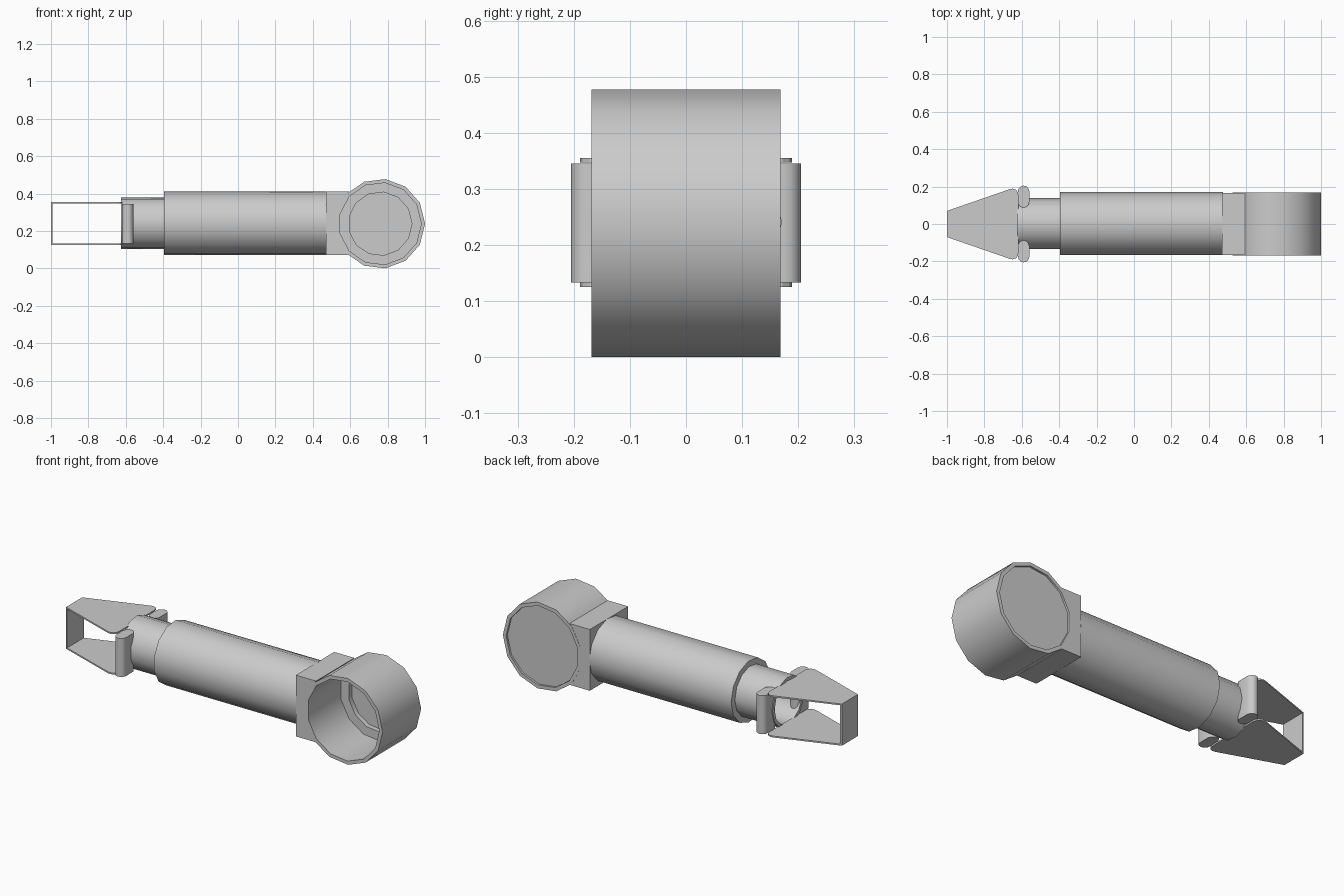
import bpy, bmesh, math

if "Cube" in bpy.data.objects:
    bpy.data.objects.remove(bpy.data.objects["Cube"])

SIDES = 13
ZC = 0.239          # height of the main axis
RX = 0.76           # ring centre along x


def finish(name, bm, smooth=False):
    bmesh.ops.remove_doubles(bm, verts=bm.verts, dist=1e-5)
    bmesh.ops.recalc_face_normals(bm, faces=bm.faces)
    me = bpy.data.meshes.new(name)
    bm.to_mesh(me)
    bm.free()
    ob = bpy.data.objects.new(name, me)
    bpy.context.collection.objects.link(ob)
    if smooth:
        bpy.ops.object.select_all(action='DESELECT')
        ob.select_set(True)
        bpy.context.view_layer.objects.active = ob
        bpy.ops.object.shade_smooth_by_angle(angle=math.radians(35))
    return ob


def lathe(name, profile, place):
    """Spin (radius, along) points; place(u, v, along) gives the position."""
    bm = bmesh.new()
    rings = []
    for r, h in profile:
        if r == 0:
            rings.append([bm.verts.new(place(0, 0, h))])
        else:
            angs = [2 * math.pi * i / SIDES for i in range(SIDES)]
            rings.append([bm.verts.new(place(r * math.cos(a), r * math.sin(a), h)) for a in angs])
    for a, b in zip(rings, rings[1:]):
        if len(a) == 1:
            bm.faces.new(b)
        elif len(b) == 1:
            bm.faces.new(a)
        else:
            for i in range(SIDES):
                j = (i + 1) % SIDES
                bm.faces.new((a[i], a[j], b[j], b[i]))
    for v in [v for v in bm.verts if not v.link_faces]:
        bm.verts.remove(v)
    return finish(name, bm, True)


def prism(name, pts, lo, hi, place, smooth=False):
    """Extrude a flat outline between lo and hi."""
    bm = bmesh.new()
    a = [bm.verts.new(place(u, v, lo)) for u, v in pts]
    b = [bm.verts.new(place(u, v, hi)) for u, v in pts]
    bm.faces.new(a)
    bm.faces.new(b)
    for i in range(len(pts)):
        j = (i + 1) % len(pts)
        bm.faces.new((a[i], a[j], b[j], b[i]))
    return finish(name, bm, smooth)


def along_x(u, v, h):
    return (h, u, ZC + 0.002 + v)


def along_y(u, v, h):
    return (RX + u, h, ZC + v)


def xz(u, v, h):
    return (u, h, v)


def xy(u, v, h):
    return (u, v, h)


# Cup-shaped ring: deep stepped recess in front, shallow recess at the back
lathe("ring_housing", [(0, .145), (.17, .145), (.17, .118), (.22, .118), (.22, -.168), (.24, -.168),
                       (.24, .168), (.22, .168), (.22, .157), (0, .157)], along_y)

# Block joining ring and tube, its right side follows the ring facets
facets = [(RX + .24 * math.cos(2 * math.pi * k / SIDES), ZC + .24 * math.sin(2 * math.pi * k / SIDES))
          for k in (5, 6, 7, 8)]
prism("joining_block", [(.47, .41), (.594, .41)] + facets + [(.594, .072), (.47, .072)],
      -.167, .167, xz)

# Main tube and the hollow narrower tube
lathe("main_tube", [(0, .475), (.171, .475), (.171, -.395), (0, -.395)], along_x)
lathe("narrow_tube", [(0, -.38), (.138, -.38), (.138, -.625), (.12, -.625), (.12, -.42), (0, -.42)], along_x)

# Rounded side lugs
for s, side in ((1, "back"), (-1, "front")):
    pts = []
    for cy, start in ((.175, 0), (.118, math.pi)):
        for i in range(9):
            t = start + math.pi * i / 8
            pts.append((-.59 + .03 * math.cos(t), s * (cy + .03 * math.sin(t))))
    prism("side_lug_" + side, pts, .133, .345, xy, True)

# Bent strip: two tapered plates and the end plate
half = [(-1, .07), (-.665, .186), (-.648, .189), (-.632, .184), (-.622, .172), (-.618, .155)]
outline = half + [(x, -y) for x, y in reversed(half)]
prism("upper_tapered_plate", outline, .347, .355, xy)
prism("lower_tapered_plate", outline, .125, .133, xy)
prism("end_plate", [(-1, .07), (-.992, .0725), (-.992, -.0725), (-1, -.07)], .133, .347, xy)
